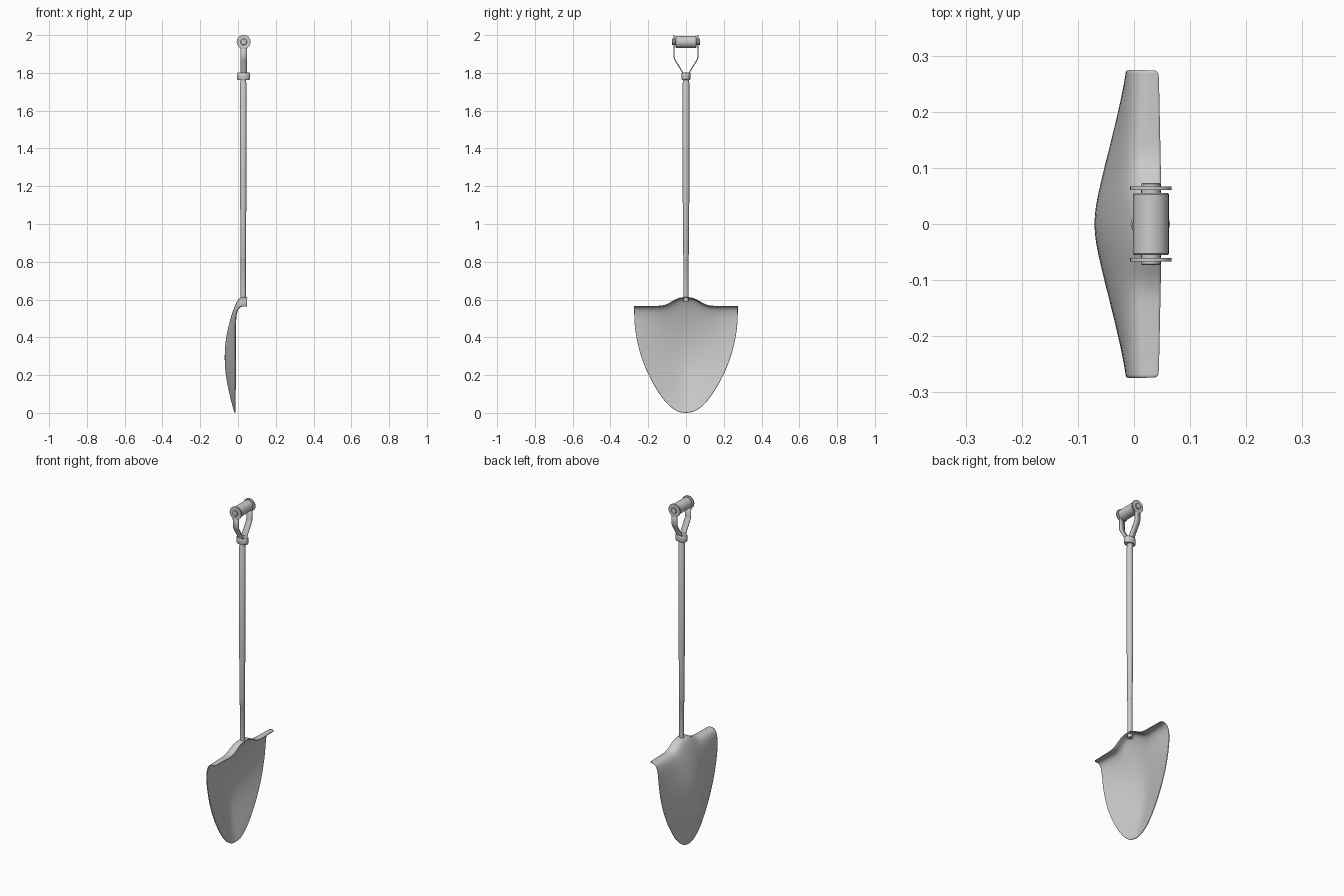
import bpy, bmesh, math
from mathutils import Matrix

if "Cube" in bpy.data.objects:
    bpy.data.objects.remove(bpy.data.objects["Cube"])

CX = 0.03          # shaft axis in x
GRIP_Z = 1.964


def make_object(name, bm, angle=35):
    bmesh.ops.recalc_face_normals(bm, faces=bm.faces)
    me = bpy.data.meshes.new(name)
    bm.to_mesh(me)
    bm.free()
    ob = bpy.data.objects.new(name, me)
    bpy.context.collection.objects.link(ob)
    bpy.ops.object.select_all(action='DESELECT')
    ob.select_set(True)
    bpy.context.view_layer.objects.active = ob
    bpy.ops.object.shade_smooth_by_angle(angle=math.radians(angle))
    return ob


def lathe(name, profile, matrix, seg=32):
    """Closed solid of revolution from (radius, height) points."""
    bm = bmesh.new()
    rings = [[bm.verts.new((r * math.cos(2 * math.pi * i / seg),
                            r * math.sin(2 * math.pi * i / seg), h))
              for i in range(seg)] for r, h in profile]
    for a, b in zip(rings, rings[1:]):
        for i in range(seg):
            j = (i + 1) % seg
            bm.faces.new((a[i], a[j], b[j], b[i]))
    bm.faces.new(rings[0][::-1])
    bm.faces.new(rings[-1])
    bm.transform(matrix)
    return make_object(name, bm)


def modifiers(ob, thickness, levels=0):
    if levels:
        m = ob.modifiers.new("Smooth", 'SUBSURF')
        m.levels = m.render_levels = levels
    m = ob.modifiers.new("Thickness", 'SOLIDIFY')
    m.thickness = thickness
    m.offset = 0


# Blade: rows of (spine x, spine z, edge x, edge z, half width), tip to lip
rows = [(-.017, .001, -.015, .008, .045), (-.027, .035, -.015, .037, .092),
        (-.044, .10, -.014, .10, .142), (-.065, .20, -.013, .20, .200),
        (-.071, .30, -.013, .30, .239), (-.063, .40, -.013, .40, .264),
        (-.041, .49, -.013, .48, .273), (-.025, .54, -.009, .525, .274),
        (-.010, .578, .000, .552, .274), (.004, .603, .014, .564, .274),
        (.022, .612, .031, .565, .274), (.049, .611, .044, .564, .274)]
bm = bmesh.new()
N = 24
grid = []
for k, (sx, sz, ex, ez, w) in enumerate(rows):
    line = []
    for i in range(N + 1):
        t = 2 * i / N - 1
        y = w * t
        f = 1 - (math.sqrt(t * t + .04) - .2) / (math.sqrt(1.04) - .2)
        h = math.exp(-(abs(y) / .085) ** 3) if k > 5 else 1 - t * t
        line.append(bm.verts.new((ex + (sx - ex) * f, y, ez + (sz - ez) * h)))
    grid.append(line)
for a, b in zip(grid, grid[1:]):
    for i in range(N):
        bm.faces.new((a[i], a[i + 1], b[i + 1], b[i]))
blade = make_object("blade", bm, 60)
modifiers(blade, .004, 2)

# Shaft with narrow metal socket at the bottom
up = Matrix.Translation((CX - .002, 0, 0))
lathe("socket", [(.0135, .59), (.0135, .815), (.0145, .817), (.0145, .823), (.013, .825)], up)
lathe("shaft", [(.013, .82), (.0145, .826), (.0155, 1.06), (.0175, 1.12),
                (.0175, 1.745), (.0155, 1.75), (.0155, 1.775)], up)

# Oval collar carrying the fork
lathe("collar", [(.032, 1.763), (.035, 1.767), (.035, 1.797), (.032, 1.801)],
      Matrix.Translation((CX - .001, 0, 0)) @ Matrix.Diagonal((1, .69, 1, 1)))

# Fork arms with round ends
across = Matrix.Translation((CX, 0, GRIP_Z)) @ Matrix.Rotation(-math.pi / 2, 4, 'X')
for side, label in ((-1, "left"), (1, "right")):
    bm = bmesh.new()
    path = [(.017, 1.79), (.019, 1.805), (.058, 1.868), (.063, 1.882), (.064, 1.96)]
    edge = [[bm.verts.new((CX + s * .0175, side * y, z)) for s in (-1, 1)] for y, z in path]
    for a, b in zip(edge, edge[1:]):
        bm.faces.new((a[0], a[1], b[1], b[0]))
    modifiers(make_object(label + "_fork_arm", bm), .006)
    lathe(label + "_fork_end", [(.037, side * .061), (.037, side * .067)], across)

# Grip and its pin
lathe("grip", [(.030, -.055), (.032, -.053), (.032, .053), (.030, .055)], across)
lathe("grip_pin", [(.015, -.073), (.017, -.071), (.017, .071), (.015, .073)], across)
